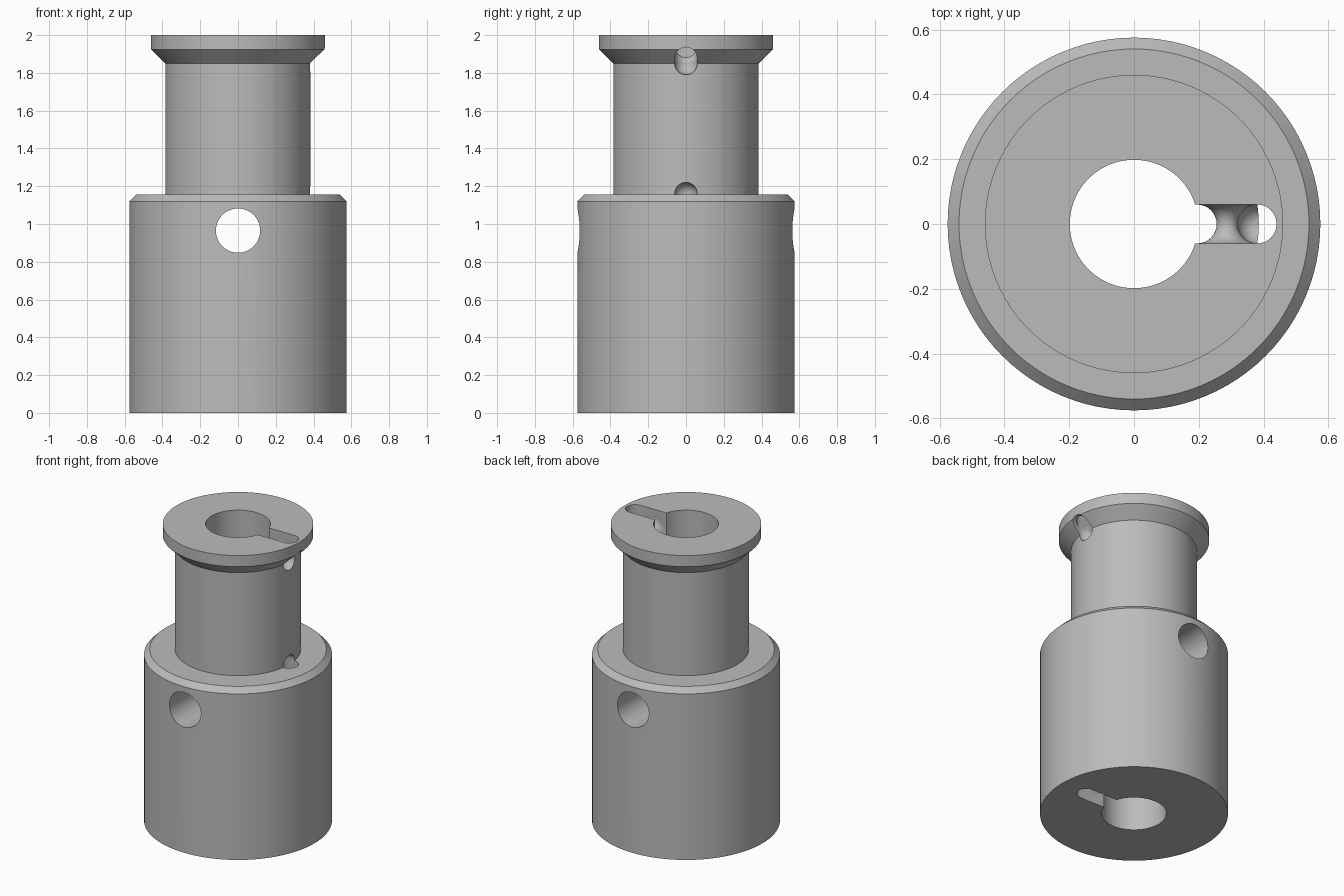
import bpy, bmesh, math
from mathutils import Vector, Matrix

if "Cube" in bpy.data.objects:
    bpy.data.objects.remove(bpy.data.objects["Cube"], do_unlink=True)

BORE_X, RUN_X, R = 0.195, 0.38, 0.06      # cord channel: inner leg, outer leg, radius
BEND = (RUN_X - BORE_X) / 2
MID = (RUN_X + BORE_X) / 2
LOW, HIGH = 0.15, 1.85                    # heights of the bend centres


def make(name, bm):
    bmesh.ops.recalc_face_normals(bm, faces=bm.faces)
    mesh = bpy.data.meshes.new(name)
    bm.to_mesh(mesh)
    bm.free()
    obj = bpy.data.objects.new(name, mesh)
    bpy.context.collection.objects.link(obj)
    return obj


def loft(name, rings):
    """Solid skin over a list of rings with equal point counts."""
    bm = bmesh.new()
    rows = [[bm.verts.new(p) for p in ring] for ring in rings]
    n = len(rows[0])
    for a, b in zip(rows, rows[1:]):
        for i in range(n):
            j = (i + 1) % n
            bm.faces.new((a[i], a[j], b[j], b[i]))
    bm.faces.new(rows[0])
    bm.faces.new(rows[-1])
    return make(name, bm)


def circle(r, z, n=96):
    turn = 2 * math.pi / n
    return [(r * math.cos(i * turn), r * math.sin(i * turn), z) for i in range(n)]


def rod(name, r, length, centre, axis, n=64):
    bm = bmesh.new()
    rot = Vector((0, 0, 1)).rotation_difference(Vector(axis)).to_matrix().to_4x4()
    bmesh.ops.create_cone(bm, cap_ends=True, segments=n, radius1=r, radius2=r,
                          depth=length, matrix=Matrix.Translation(centre) @ rot)
    return make(name, bm)


def cord_channel():
    """Tube with round ends: over the top bend, down the bore, back up."""
    stations = []                         # x, z, direction angle, radius
    quarter = math.pi / 2
    caps = [quarter * i / 8 for i in range(8)]
    for a in reversed(caps):              # round end below the flange
        stations.append((RUN_X, HIGH - R * math.sin(a), quarter, R * math.cos(a)))
    for i in range(1, 25):                # upper bend
        a = math.pi * i / 24
        stations.append((MID + BEND * math.cos(a), HIGH + BEND * math.sin(a), a + quarter, R))
    for i in range(25):                   # lower bend
        a = math.pi + math.pi * i / 24
        stations.append((MID + BEND * math.cos(a), LOW + BEND * math.sin(a), a + quarter, R))
    for a in caps:                        # round end above the body
        stations.append((RUN_X, 1.16 + R * math.sin(a), quarter, R * math.cos(a)))
    rings = []
    for x, z, d, r in stations:
        side = Vector((math.sin(d), 0, -math.cos(d)))
        rings.append([Vector((x, 0, z)) + side * px + Vector((0, py, 0))
                      for px, py, _ in circle(r, 0, 32)])
    return loft("channel_cutter", rings)


def slot(name, flip):
    """Open slot from the end face down to the bend, rounded at its outer end."""
    w0 = R - 0.0003
    xs = [0.1] + [MID - BEND * math.cos(math.pi * i / 20) for i in range(21)]
    xs += [RUN_X + w0 * math.sin(math.pi / 2 * i / 12) for i in range(1, 12)]
    xs.append(RUN_X + w0 * 0.999)
    rings = []
    for x in xs:
        w = w0 if x <= RUN_X else math.sqrt(max(w0 ** 2 - (x - RUN_X) ** 2, 0))
        z = HIGH + math.sqrt(max(BEND ** 2 - (x - MID) ** 2, 0))
        ring = [(x, -w, z), (x, w, z), (x, w, 2.1), (x, -w, 2.1)]
        rings.append([(px, py, 2 - pz if flip else pz) for px, py, pz in ring])
    return loft(name, rings)


# Turned body: wide base with chamfer, narrow drum, flared flange
profile = [(0.575, 0), (0.575, 1.12), (0.54, 1.155), (0.385, 1.155),
           (0.385, HIGH), (0.46, 1.925), (0.46, 2)]
spool = loft("spool_body", [circle(r, z) for r, z in profile])

# Holes and channels
cutters = [
    rod("bore_cutter", 0.198, 2.4, (0, 0, 1), (0, 0, 1), 96),
    rod("cross_hole_cutter", 0.117, 1.4, (0, 0, 0.965), (0, 1, 0)),
    cord_channel(),
    slot("top_slot_cutter", False),
    slot("bottom_slot_cutter", True),
    rod("flange_exit_cutter", 0.059, 0.15, (0.44, 0, 1.877), (1, 0, 0), 40),
]
for cutter in cutters:
    cutter.hide_render = True
    mod = spool.modifiers.new(cutter.name, "BOOLEAN")
    mod.operation = "DIFFERENCE"
    mod.solver = "EXACT"
    mod.object = cutter

# Bake the cuts and drop the cutters
depsgraph = bpy.context.evaluated_depsgraph_get()
baked = bpy.data.meshes.new_from_object(spool.evaluated_get(depsgraph))
spool.modifiers.clear()
spool.data = baked
for cutter in cutters:
    bpy.data.objects.remove(cutter, do_unlink=True)

# Grey finish
grey = bpy.data.materials.new("plain_grey")
grey.use_nodes = True
colour = (0.5, 0.5, 0.5, 1)
grey.diffuse_color = colour
grey.node_tree.nodes["Principled BSDF"].inputs["Base Color"].default_value = colour
spool.data.materials.clear()
spool.data.materials.append(grey)

bpy.ops.object.select_all(action="DESELECT")
spool.select_set(True)
bpy.context.view_layer.objects.active = spool
bpy.ops.object.shade_smooth_by_angle(angle=math.radians(30))
